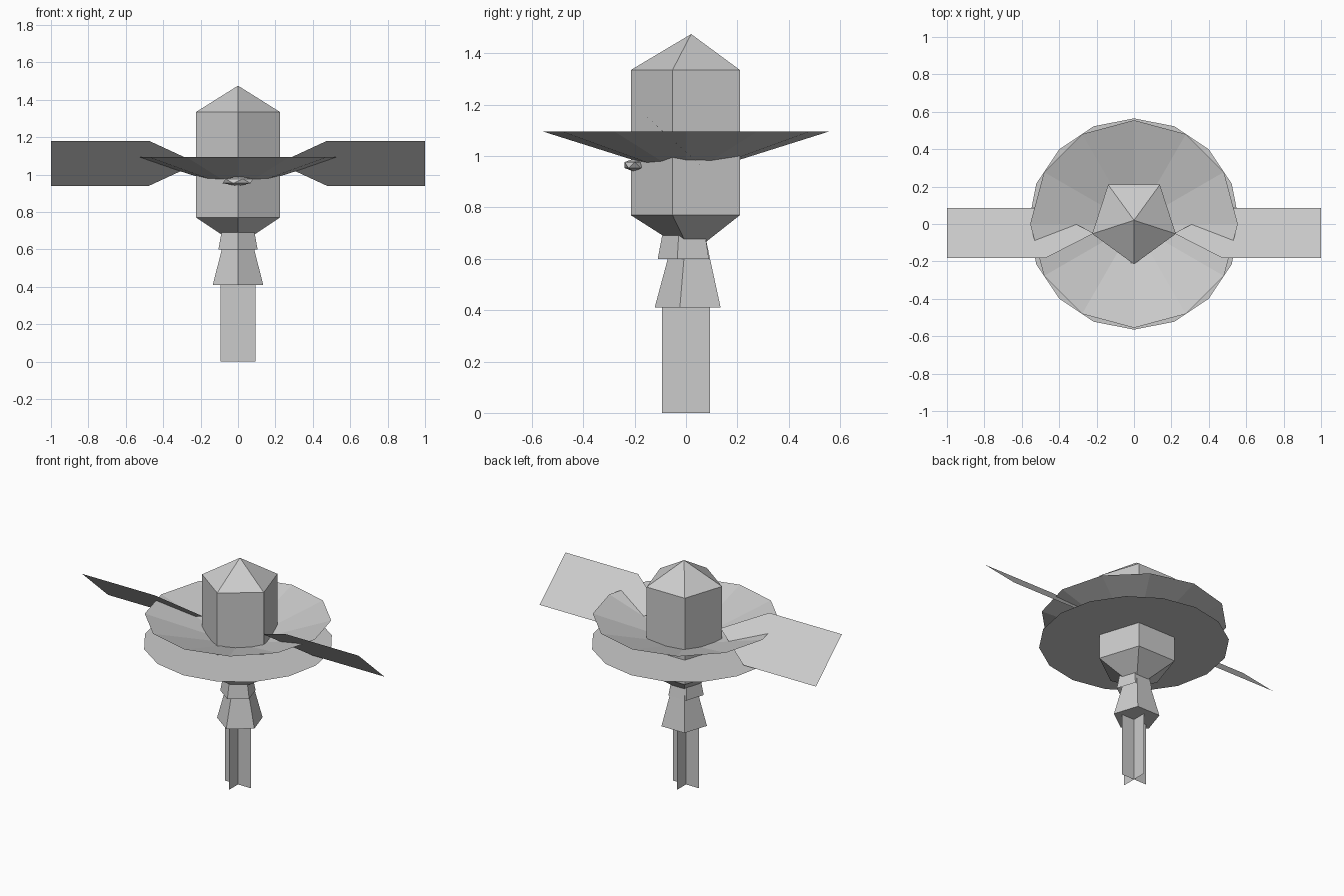
import bpy, bmesh, math

if "Cube" in bpy.data.objects:
    bpy.data.objects.remove(bpy.data.objects["Cube"])

grey = bpy.data.materials.new("light grey")
grey.diffuse_color = (0.6, 0.6, 0.6, 1)
grey.use_nodes = True
grey.node_tree.nodes["Principled BSDF"].inputs["Base Color"].default_value = grey.diffuse_color


def make(name, verts, faces):
    me = bpy.data.meshes.new(name)
    me.from_pydata(verts, [], faces)
    me.materials.append(grey)
    ob = bpy.data.objects.new(name, me)
    bpy.context.collection.objects.link(ob)
    return ob


def lathe(name, profile, sides, cy=0.0, cap_bottom=False, cap_top=False):
    """Revolve (radius, z) points, bottom to top, first corner facing -y."""
    bm = bmesh.new()
    rings = []
    for r, z in profile:
        n = 1 if r == 0 else sides
        rings.append([bm.verts.new((r * math.sin(2 * math.pi * i / sides),
                                    cy - r * math.cos(2 * math.pi * i / sides), z))
                      for i in range(n)])
    for a, b in zip(rings, rings[1:]):
        for i in range(sides):
            j = (i + 1) % sides
            if len(a) == 1:
                bm.faces.new((a[0], b[j], b[i]))
            elif len(b) == 1:
                bm.faces.new((a[i], a[j], b[0]))
            else:
                bm.faces.new((a[i], a[j], b[j], b[i]))
    if cap_bottom:
        bm.faces.new(list(reversed(rings[0])))
    if cap_top:
        bm.faces.new(rings[-1])
    ob = make(name, [], [])
    bm.to_mesh(ob.data)
    bm.free()
    return ob


# Five-sided hull with pointed roof and tapered base
lathe("hull", [(0.07, 0.665), (0.235, 0.77), (0.235, 1.335), (0, 1.475)], 5, 0.02, True)
# Engine nozzle and its collar
lathe("nozzle", [(0.142, 0.41), (0.091, 0.60), (0.068, 0.69)], 5, 0.02, True)
lathe("collar", [(0.11, 0.60), (0.093, 0.69)], 5)

# Exhaust plume: two crossed upright planes
w = 0.094
make("plume",
     [(-w, 0, 0), (w, 0, 0), (w, 0, 0.43), (-w, 0, 0.43),
      (0, -w, 0), (0, w, 0), (0, w, 0.43), (0, -w, 0.43)],
     [(0, 1, 2, 3), (4, 5, 6, 7)])

# Shallow dish and the flat disc beneath it
lathe("dish", [(0, 0.92), (0.555, 1.095)], 12)
lathe("disc", [(0.565, 0.93)], 16, 0, True)

# Tilted solar panels tapering to a point at the hull
for s, side in ((-1, "left"), (1, "right")):
    pts = [(0.215, -0.05, 1.06), (0.475, -0.183, 1.18), (1, -0.183, 1.18),
           (1, 0.085, 0.94), (0.475, 0.085, 0.94)]
    order = (0, 1, 2, 3, 4) if s > 0 else (4, 3, 2, 1, 0)
    make(side + "_solar_panel", [(s * x, y, z) for x, y, z in pts], [order])

# Small flattened sensor on the front
bm = bmesh.new()
bmesh.ops.create_icosphere(bm, subdivisions=1, radius=1)
for v in bm.verts:
    v.co = (v.co.x * 0.092, -0.2 + v.co.y * 0.046, 0.965 + v.co.z * 0.026)
sensor = make("sensor", [], [])
bm.to_mesh(sensor.data)
bm.free()
